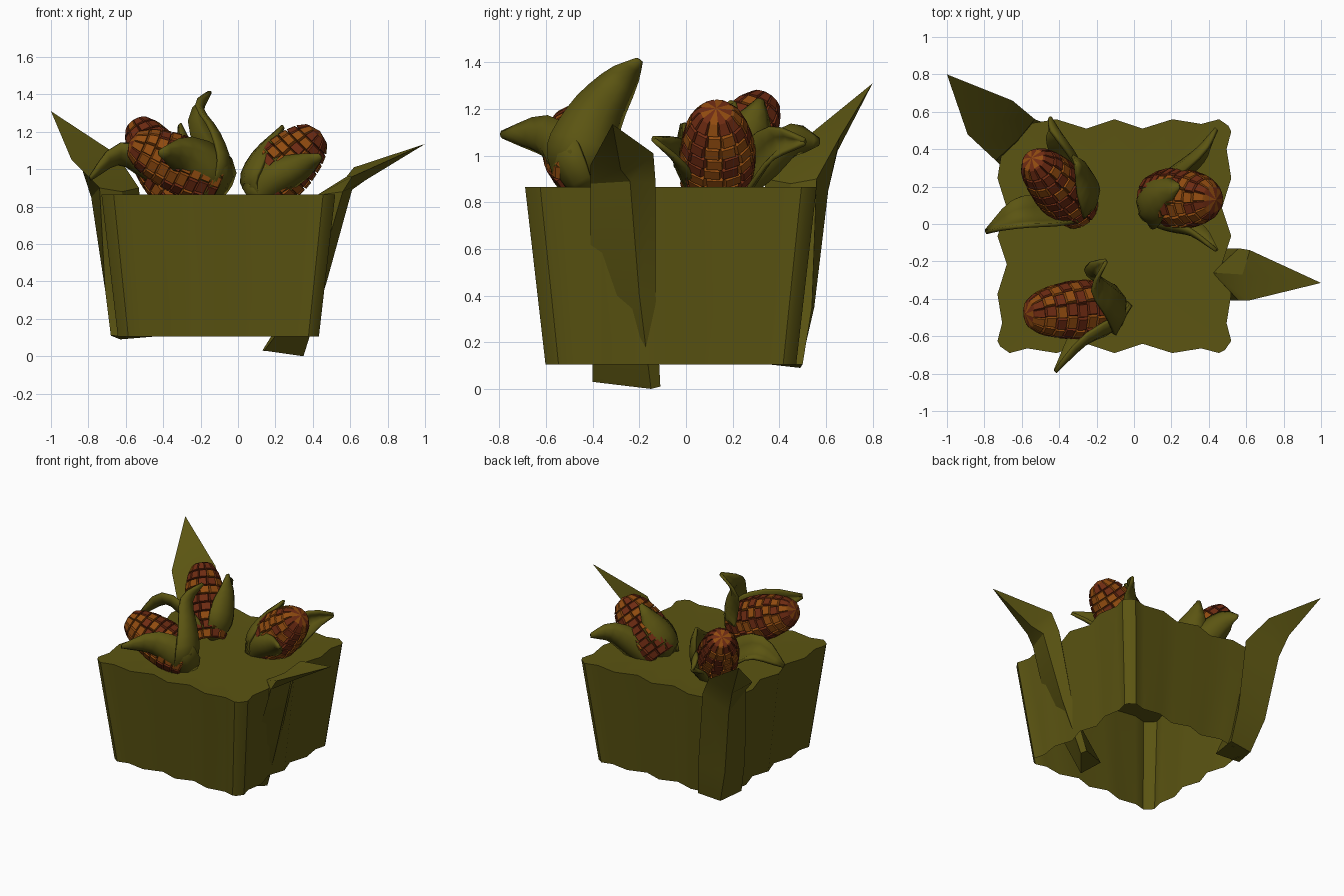
import bpy, bmesh, math, random
from mathutils import Vector as V

if "Cube" in bpy.data.objects:
    bpy.data.objects.remove(bpy.data.objects["Cube"])

random.seed(4)


def material(name, col):
    m = bpy.data.materials.new(name)
    m.diffuse_color = (*col, 1)
    m.use_nodes = True
    m.node_tree.nodes["Principled BSDF"].inputs["Base Color"].default_value = m.diffuse_color
    return m


OLIVE = material("olive_green", (0.105, 0.09, 0.006))
ORANGE = material("orange_kernel", (0.28, 0.07, 0.005))
RED = material("dark_red_kernel", (0.155, 0.024, 0.006))


def finish(name, bm, mats, smooth=None, normals=True):
    if normals:
        bmesh.ops.recalc_face_normals(bm, faces=bm.faces[:])
    me = bpy.data.meshes.new(name)
    bm.to_mesh(me)
    bm.free()
    for m in mats:
        me.materials.append(m)
    ob = bpy.data.objects.new(name, me)
    bpy.context.collection.objects.link(ob)
    if smooth:
        me.shade_smooth()
        me.set_sharp_from_angle(angle=math.radians(smooth))
    return ob


# Wavy tapered bin: closed top, open underneath
side = [(-.56, .625), (-.465, .60), (-.31, .625), (-.15, .575), (0, .625),
        (.15, .575), (.31, .625), (.465, .60), (.56, .625), (.61, .59)]
outline = []
for k in range(4):
    c, s = math.cos(-k * math.pi / 2), math.sin(-k * math.pi / 2)
    outline += [(c * x - s * y, s * x + c * y) for x, y in side]
bm = bmesh.new()
top = [bm.verts.new((x - .105, y - .065, .865)) for x, y in outline]
low = [bm.verts.new((x * .86 - .105, y * .86 - .065, .105)) for x, y in outline]
n = len(outline)
for i in range(n):
    j = (i + 1) % n
    bm.faces.new((top[i], top[j], low[j], low[i]))
mid = bm.verts.new((-.105, -.065, .855))
for i in range(n):
    bm.faces.new((top[i], mid, top[(i + 1) % n]))
finish("bin", bm, [OLIVE], 40)


# Big pointed leaves: four-cornered sections (edge, keel, edge, inner) and a tip
def big_leaf(name, sections, tip):
    bm = bmesh.new()
    rings = [[bm.verts.new(p) for p in s] for s in sections]
    for a, b in zip(rings, rings[1:]):
        for i in range(4):
            j = (i + 1) % 4
            bm.faces.new((a[i], a[j], b[j], b[i]))
    t = bm.verts.new(tip)
    for i in range(4):
        bm.faces.new((rings[-1][i], rings[-1][(i + 1) % 4], t))
    bm.faces.new(rings[0])
    finish(name, bm, [OLIVE], 25)


big_leaf("right_leaf", [
    [(.14, -.4, .03), (.35, -.15, 0), (.33, -.11, .01), (.13, -.2, .03)],
    [(.42, -.41, .4), (.475, -.2, .4), (.45, -.13, .4), (.36, -.25, .4)],
    [(.56, -.41, .88), (.61, -.24, .89), (.56, -.13, .88), (.42, -.26, .86)],
    [(.61, -.41, .96), (.68, -.28, .94), (.62, -.14, 1.01), (.58, -.27, .96)]],
    (1, -.315, 1.135))
big_leaf("back_left_leaf", [
    [(-.68, .31, .11), (-.63, .49, .09), (-.45, .5, .105), (-.48, .3, .105)],
    [(-.71, .31, .35), (-.71, .55, .35), (-.48, .54, .35), (-.55, .38, .35)],
    [(-.74, .34, .9), (-.785, .61, .85), (-.53, .56, .9), (-.62, .45, .88)],
    [(-.89, .48, 1.05), (-.84, .65, 1.02), (-.65, .66, 1.08), (-.74, .55, 1.04)]],
    (-1, .8, 1.31))


# Corn cobs: rows of raised blocky kernels round a tapered core
def cob(name, base, tip, rad):
    base, tip = V(base), V(tip)
    ax = (tip - base).normalized()
    u = ax.orthogonal().normalized()
    w = ax.cross(u)
    rows, cols = 9, 12
    prof = [.75, .88, .96, 1, 1, .97, .91, .83, .70, .45]

    def pt(r, a, lift):
        i = min(int(r), rows - 1)
        f = r - i
        q = rad * (prof[i] * (1 - f) + prof[i + 1] * f) * lift
        ang = 2 * math.pi * a / cols
        return base.lerp(tip, r / rows) + (u * math.cos(ang) + w * math.sin(ang)) * q

    bm = bmesh.new()
    for r in range(rows):
        for c in range(cols):
            tone = int(random.random() < .5)
            a = c + .5 * (r % 2) * .3
            corners = ((0, 0), (1, 0), (1, 1), (0, 1))
            lo = [bm.verts.new(pt(r + y, a + x, .9)) for x, y in corners]
            hi = [bm.verts.new(pt(r + .1 + .8 * y, a + .1 + .8 * x, 1.03)) for x, y in corners]
            faces = [bm.faces.new(hi)]
            for i in range(4):
                j = (i + 1) % 4
                faces.append(bm.faces.new((lo[i], lo[j], hi[j], hi[i])))
            for f in faces:
                f.material_index = tone
    # rounded end of the cob
    end = bm.verts.new(tip + ax * rad * .12)
    ring = [bm.verts.new(pt(rows, c, .95)) for c in range(cols)]
    for c in range(cols):
        bm.faces.new((ring[c], ring[(c + 1) % cols], end)).material_index = c % 2
    finish(name, bm, [ORANGE, RED], normals=False)


cob("back_cob", (-.29, .07, .83), (-.54, .345, 1.24), .145)
cob("right_cob", (.10, .14, .86), (.425, .13, 1.19), .16)
cob("front_cob", (-.10, -.44, .93), (-.565, -.48, 1.14), .155)


# Husks: cupped tapering strips swept along a smoothed path
def smooth_path(pts, steps=3):
    pts = [V(p) for p in pts]
    e = [2 * pts[0] - pts[1]] + pts + [2 * pts[-1] - pts[-2]]
    out = []
    for i in range(1, len(e) - 2):
        a, b, c, d = e[i - 1:i + 3]
        for k in range(steps):
            t = k / steps
            out.append(.5 * (2 * b + (c - a) * t + (2 * a - 5 * b + 4 * c - d) * t * t
                             + (3 * b - a - 3 * c + d) * t ** 3))
    return out + [pts[-1]]


def husk(name, path, widths, out, cup=.7):
    pts = smooth_path(path)
    wid = smooth_path([(w, 0, 0) for w in widths])
    out = V(out).normalized()
    bm = bmesh.new()
    rows = []
    for i, p in enumerate(pts):
        tan = (pts[min(i + 1, len(pts) - 1)] - pts[max(i - 1, 0)]).normalized()
        o = (out - tan * out.dot(tan)).normalized()
        s = tan.cross(o)
        w = max(wid[i].x, .006)
        rows.append([bm.verts.new(p + s * w * k - o * w * cup * k * k)
                     for k in (-1, -.5, 0, .5, 1)])
    for a, b in zip(rows, rows[1:]):
        for i in range(4):
            bm.faces.new((a[i], a[i + 1], b[i + 1], b[i]))
    ob = finish(name, bm, [OLIVE], 40)
    m = ob.modifiers.new("thickness", 'SOLIDIFY')
    m.thickness = .02
    m.offset = 0


husk("right_cob_husk_left", [(.12, .12, .8), (.02, .12, .93), (.08, .16, 1.08), (.24, .2, 1.23)],
     (.08, .14, .13, .01), (-.9, .1, .3))
husk("right_cob_husk_front", [(.08, .02, .83), (.18, -.03, .93), (.32, -.06, 1.0), (.44, -.14, 1.07)],
     (.08, .10, .07, .01), (0, -1, -.2))
husk("right_cob_husk_back", [(.12, .24, .83), (.22, .31, .94), (.34, .4, 1.05), (.44, .51, 1.06)],
     (.08, .10, .07, .01), (-.4, .9, 0))
husk("back_cob_husk_right", [(-.25, .1, .82), (-.19, .18, .95), (-.24, .28, 1.1), (-.31, .32, 1.24)],
     (.09, .15, .12, .01), (.9, .1, -.1))
husk("back_cob_husk_back", [(-.28, .25, .84), (-.33, .38, .95), (-.4, .49, 1.06), (-.45, .57, 1.06)],
     (.08, .10, .07, .01), (.4, .9, 0))
husk("back_cob_husk_left", [(-.32, .05, .86), (-.48, .04, .98), (-.63, .03, 1.05), (-.79, -.04, .95)],
     (.08, .11, .09, .01), (0, -.6, -.8), .5)
husk("front_cob_husk_tall", [(-.16, -.43, .84), (-.05, -.41, 1.0), (-.10, -.36, 1.16),
                             (-.19, -.28, 1.3), (-.15, -.2, 1.41)],
     (.10, .16, .13, .08, .01), (.9, .3, 0))
husk("front_cob_husk_front", [(-.15, -.48, .84), (-.12, -.57, .95), (-.26, -.64, 1.06), (-.42, -.79, 1.09)],
     (.10, .14, .10, .01), (.3, -.9, -.2))
